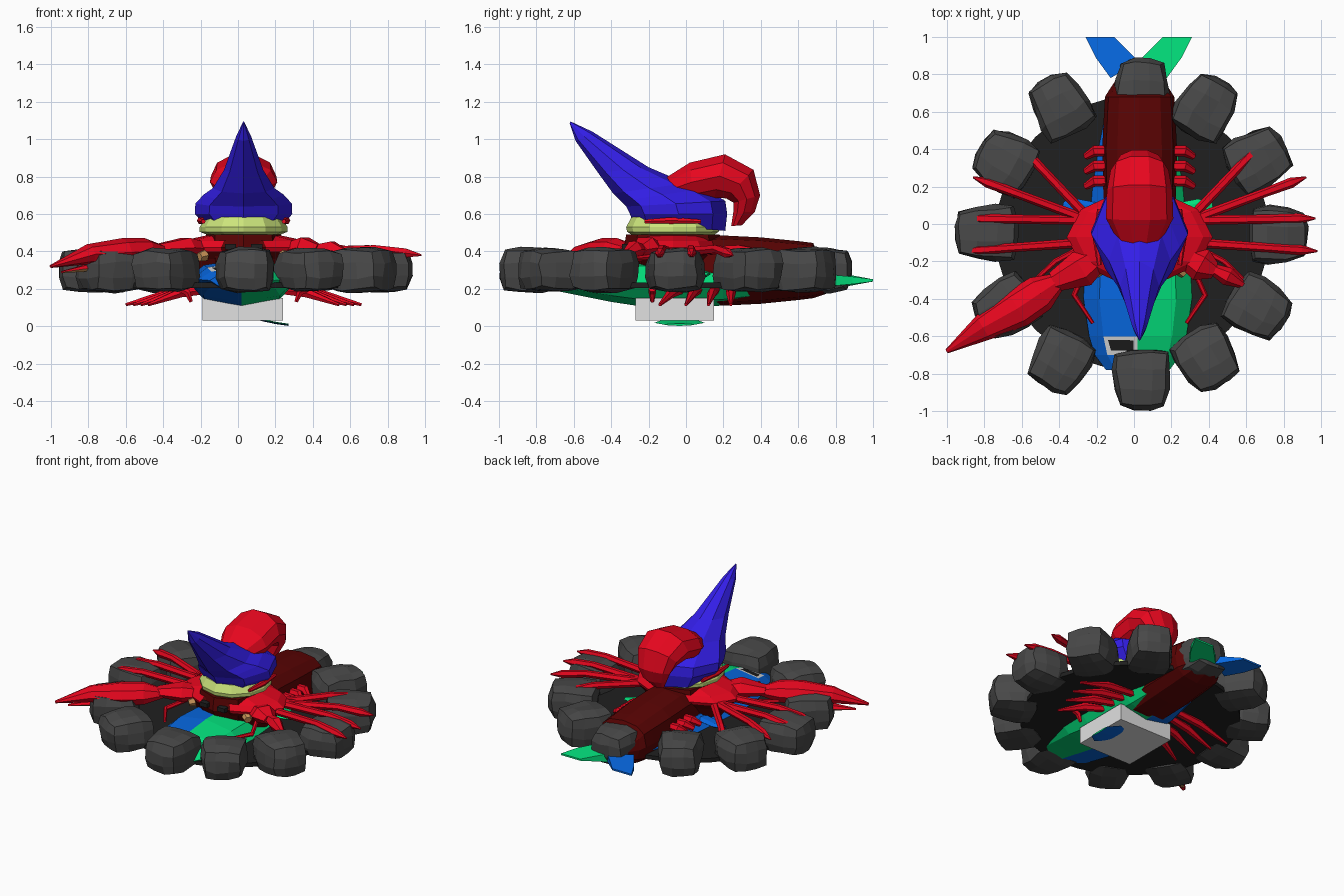
import bpy, bmesh, math, random
from mathutils import Vector, Matrix

if "Cube" in bpy.data.objects:
    bpy.data.objects.remove(bpy.data.objects["Cube"])

random.seed(4)
CX = 0.03  # creature's centre line


def material(name, r, g, b):
    m = bpy.data.materials.new(name)
    m.diffuse_color = (r, g, b, 1)
    m.use_nodes = True
    m.node_tree.nodes["Principled BSDF"].inputs["Base Color"].default_value = m.diffuse_color
    return m


RED = material("crab red", 0.80, 0.002, 0.013)
MAROON = material("dark red", 0.10, 0.001, 0.001)
HAT = material("hat blue", 0.033, 0.013, 0.80)
BLUE = material("fish blue", 0.002, 0.135, 0.74)
GREEN = material("fish green", 0.001, 0.74, 0.20)
ROCK = material("rock grey", 0.065, 0.065, 0.065)
DARK = material("charcoal", 0.014, 0.014, 0.014)
BRIM = material("pale lime", 0.60, 0.78, 0.20)
PALE = material("light grey", 0.75, 0.75, 0.75)
TAN = material("tan", 0.60, 0.30, 0.10)


def finish(name, bm, mats, rule=None):
    bmesh.ops.recalc_face_normals(bm, faces=bm.faces[:])
    if rule:
        for f in bm.faces:
            f.material_index = rule(f.calc_center_median(), f.normal)
    me = bpy.data.meshes.new(name)
    bm.to_mesh(me)
    bm.free()
    for m in mats:
        me.materials.append(m)
    ob = bpy.data.objects.new(name, me)
    bpy.context.collection.objects.link(ob)
    return ob


def loft_mesh(rings, sides, power=1.0):
    """Skin rings given as (centre, u axis, v axis); power below 1 squares them off."""
    def sq(t):
        return math.copysign(abs(t) ** power, t) if abs(t) > 1e-6 else 0.0
    bm = bmesh.new()
    rows = []
    for c, u, v in rings:
        rows.append([bm.verts.new(c + u * sq(math.cos(a)) + v * sq(math.sin(a)))
                     for a in (2 * math.pi * i / sides for i in range(sides))])
    for p, q in zip(rows, rows[1:]):
        for i in range(sides):
            j = (i + 1) % sides
            bm.faces.new((p[i], p[j], q[j], q[i]))
    bm.faces.new(rows[0])
    bm.faces.new(rows[-1])
    bmesh.ops.recalc_face_normals(bm, faces=bm.faces[:])
    return bm


def profile_rings(sections, x=CX):
    """Rings from (y0, z0, y1, z1, half width) seen from the side."""
    out = []
    for y0, z0, y1, z1, w in sections:
        a, b = Vector((x, y0, z0)), Vector((x, y1, z1))
        out.append(((a + b) / 2, Vector((w, 0, 0)), (b - a) / 2))
    return out


def level_rings(sections, y=-0.07):
    """Horizontal rings from (z, half width, half depth)."""
    return [(Vector((CX, y, z)), Vector((a, 0, 0)), Vector((0, b, 0))) for z, a, b in sections]


def tube(name, pts, radii, mats, sides=6, flat=1.0, rule=None):
    pts = [Vector(p) for p in pts]
    rings = []
    for i, p in enumerate(pts):
        d = (pts[min(i + 1, len(pts) - 1)] - pts[max(i - 1, 0)]).normalized()
        u = d.cross(Vector((0, 0, 1))).normalized()
        rings.append((p, u * radii[i], u.cross(d) * radii[i] * flat))
    return finish(name, loft_mesh(rings, sides), mats, rule)


def box(name, lo, hi, mat):
    bm = bmesh.new()
    bmesh.ops.create_cube(bm, size=1)
    lo, hi = Vector(lo), Vector(hi)
    for v in bm.verts:
        v.co = (lo + hi) / 2 + v.co * (hi - lo)
    return finish(name, bm, [mat])


# Floor disc inside the stone ring
bm = bmesh.new()
bmesh.ops.create_cone(bm, cap_ends=True, segments=32, radius1=0.73, radius2=0.73, depth=0.03,
                      matrix=Matrix.Translation((-0.01, -0.05, 0.22)))
finish("pit_floor", bm, [DARK])

# Ring of twelve rounded stones
for k in range(12):
    bm = bmesh.new()
    bmesh.ops.create_cube(bm, size=2)
    bmesh.ops.subdivide_edges(bm, edges=bm.edges[:], cuts=2, use_grid_fill=True)
    ang = math.radians(30 * k + random.uniform(-1, 1))
    size = Vector((random.uniform(0.152, 0.165), random.uniform(0.14, 0.152), random.uniform(0.11, 0.118)))
    rad = 0.765 if k == 3 else 0.78
    place = Matrix.Translation(((0.04 if k in (3, 9) else 0) - 0.01 + rad * math.cos(ang),
                                -0.05 + rad * math.sin(ang), 0.30)) @ Matrix.Rotation(ang, 4, "Z")
    for v in bm.verts:
        n = v.co.lerp(v.co.normalized() * 1.15, 0.55)
        n = Vector((c * s for c, s in zip(n, size)))
        n.y *= 1 - 0.8 * n.x  # narrower on the outer side
        n += Vector([random.uniform(-0.008, 0.008) for _ in range(3)])
        v.co = place @ n
    finish(f"stone_{k + 1}", bm, [ROCK])

# Plinth
box("plinth", (-0.19, -0.27, 0.03), (0.24, 0.15, 0.15), PALE)

# Two-coloured fish, with one square eye
fish = [(-0.78, .17, .20, .29), (-0.70, .23, .19, .31), (-0.60, .26, .17, .34), (-0.40, .29, .13, .36),
        (-0.20, .28, .10, .36), (0.20, .25, .11, .34), (0.60, .17, .17, .32), (0.86, .05, .22, .28)]
bm = loft_mesh(profile_rings([(y, b, y, t, w) for y, w, b, t in fish], 0.02), 8)
for f in bm.faces:
    f.material_index = int(f.calc_center_median().x > 0.02)
for f in bm.faces[:]:
    c = f.calc_center_median()
    if -0.70 < c.y < -0.60 and c.z > 0.27 and -0.12 < c.x < 0:
        rim = bmesh.ops.inset_individual(bm, faces=[f], thickness=0.032)["faces"]
        for r in rim:
            r.material_index = 2
        f.material_index = 3
finish("fish_body", bm, [BLUE, GREEN, PALE, DARK])

# Forked tail fins, side fins and belly fin
for name, s, mat in (("left", -1, BLUE), ("right", 1, GREEN)):
    bm = bmesh.new()
    outline = [(0.0, .87, .03), (.13, 1.0, .006), (.285, 1.0, .006), (.23, .89, .02), (.15, .78, .03)]
    low = [bm.verts.new((0.025 + s * x, y, 0.245 - t)) for x, y, t in outline]
    top = [bm.verts.new((0.025 + s * x, y, 0.245 + t)) for x, y, t in outline]
    bm.faces.new(low)
    bm.faces.new(top)
    for i in range(5):
        j = (i + 1) % 5
        bm.faces.new((low[i], low[j], top[j], top[i]))
    finish(f"tail_fin_{name}", bm, [mat])
    tube(f"side_fin_{name}", [(0.02 + s * .2, .06, .28), (0.02 + s * .33, .09, .28), (0.02 + s * .40, .10, .28)],
         [.05, .045, .02], [mat], 6, .4)
bm = loft_mesh([(Vector((x, -0.035, z)), Vector((0, w, 0)), Vector((0, 0, 0.006)))
                for x, z, w in ((.12, .035, .09), (.20, .018, .135), (.27, .008, .08))], 8)
finish("belly_fin", bm, [GREEN, BLUE], lambda c, n: int(n.z < -0.3))

# Dark abdomen running back onto the rear stone
finish("abdomen", loft_mesh(profile_rings([
    (.00, .13, .00, .47, .19), (.20, .11, .20, .485, .195), (.40, .12, .40, .475, .2),
    (.60, .14, .60, .455, .19), (.68, .15, .68, .445, .185), (.74, .17, .70, .40, .16),
    (.82, .2, .80, .37, .10)]), 12, 0.75), [MAROON])

# Crab shell: red rim, dark sides, and a dark face with eye slots
shell = [(.25, .25, .16), (.36, .34, .21), (.40, .385, .24), (.42, .39, .25), (.455, .34, .23), (.485, .2, .2)]
finish("crab_shell", loft_mesh(level_rings(shell), 10), [RED, MAROON],
       lambda c, n: int(c.z < 0.40 or (c.y < -0.2 and abs(c.x - CX) < 0.15)))
finish("crab_face", loft_mesh(level_rings([(.33, .19, .23), (.40, .21, .265), (.49, .20, .25)]), 8, 0.8), [MAROON])
for s in (-1, 1):
    box(f"eye_slot_{'left' if s < 0 else 'right'}", (CX + s * .07 - .03, -.342, .41), (CX + s * .07 + .03, -.30, .44), DARK)

# Large left claw with a tan lower jaw, and the right arm stub
tube("claw_arm_left", [(-.16, -.15, .41), (-.28, -.24, .42), (-.43, -.31, .41)], [.06, .10, .055], [RED], 6, .6)
tube("claw_left", [(-.38, -.29, .40), (-.50, -.37, .40), (-.62, -.45, .395), (-.80, -.55, .385), (-1.0, -.68, .32)],
     [.035, .10, .105, .075, .012], [RED], 8, .72)
tube("claw_jaw_left", [(-.6, -.42, .36), (-.75, -.48, .32), (-.94, -.62, .29)], [.06, .055, .012],
     [RED, TAN], 6, .5, lambda c, n: int(n.z < -0.4))
tube("claw_arm_right", [(.25, -.15, .40), (.36, -.22, .42), (.43, -.25, .41)], [.06, .09, .045], [RED], 6, .7)
tube("claw_tip_right", [(.42, -.24, .41), (.50, -.28, .41), (.61, -.34, .38)], [.03, .05, .01], [RED])

# Legs, in left and right pairs
upper = [(.06, .65, .43), (.03, .89, .25), (.02, .94, .03), (-.10, .95, -.145)]
lower = [(.24, .24), (.16, .12), (.07, 0.0), (-.02, -.14)]
for side, s in (("left", -1), ("right", 1)):
    for i, (y0, x1, y1) in enumerate(upper):
        tip = .34 if (i == 0 and s < 0) else .38
        a, b = Vector((CX + s * .30, y0, .40)), Vector((CX + s * x1, y1, tip))
        mid = a.lerp(b, 0.62) + Vector((0, 0, .025))
        tube(f"walking_leg_{side}_{i + 1}", [a, mid, b.lerp(mid, .35), b], [.026, .024, .028, .005], [RED])
    for i, (y0, y1) in enumerate(lower):
        a, b = Vector((CX + s * .17, y0, .20)), Vector((CX + s * (.63 - .04 * i), y1, .115))
        tube(f"under_leg_{side}_{i + 1}", [a, a.lerp(b, .5) + Vector((0, 0, .02)), b], [.026, .027, .009], [RED])
    tube(f"under_hook_{side}", [(CX + s * .34, -.18, .20), (CX + s * .30, -.18, .18), (CX + s * .28, -.18, .13)],
         [.02, .02, .01], [RED])
    tube(f"front_feeler_{side}", [(CX + s * .27, -.20, .37), (CX + s * .35, -.38, .34), (CX + s * .25, -.53, .33)],
         [.015, .016, .01], [RED])
    tube(f"side_feeler_{side}", [(CX + s * .30, -.12, .38), (CX + s * .45, -.20, .37), (CX + s * .57, -.31, .36)],
         [.015, .016, .01], [RED])
    # Short swimming legs on the abdomen
    for i in range(3):
        y = .22 + .08 * i
        tube(f"swimmer_{side}_{i + 1}", [(CX + s * .16, y + .01, .34), (CX + s * .24, y + .01, .34),
                                         (CX + s * .29, y - .02, .31)], [.028, .03, .018], [RED])
    # Trim on the hat band
    tube(f"band_trim_{side}", [(CX + s * .215, -.22, .56), (CX + s * .23, -.08, .565), (CX + s * .215, .08, .56)],
         [.012, .02, .012], [RED])
    tube(f"shell_joint_{side}", [(CX + s * .21, -.24, .38), (CX + s * .24, -.27, .37)], [.035, .025], [TAN])

# Hat band, pointed hat and curled plume
finish("hat_band", loft_mesh(level_rings([(.475, .16, .20), (.505, .235, .245), (.53, .235, .25), (.585, .20, .22)]),
                             12), [BRIM])
finish("pointed_hat", loft_mesh(profile_rings([
    (-.28, .55, .21, .51, .20), (-.30, .60, .22, .60, .26), (-.32, .64, .21, .67, .258), (-.35, .67, .10, .735, .215),
    (-.39, .71, .00, .765, .165), (-.47, .82, -.20, .85, .105), (-.59, .99, -.50, 1.04, .04),
    (-.622, 1.085, -.618, 1.095, .004)]), 8), [HAT])
finish("curled_plume", loft_mesh(profile_rings([
    (-.12, .79, -.08, .66, .11), (.02, .88, .04, .66, .18), (.21, .925, .15, .68, .175), (.365, .84, .21, .68, .155),
    (.40, .70, .25, .66, .125), (.37, .61, .25, .61, .09), (.30, .54, .24, .535, .04)]), 10), [RED])
